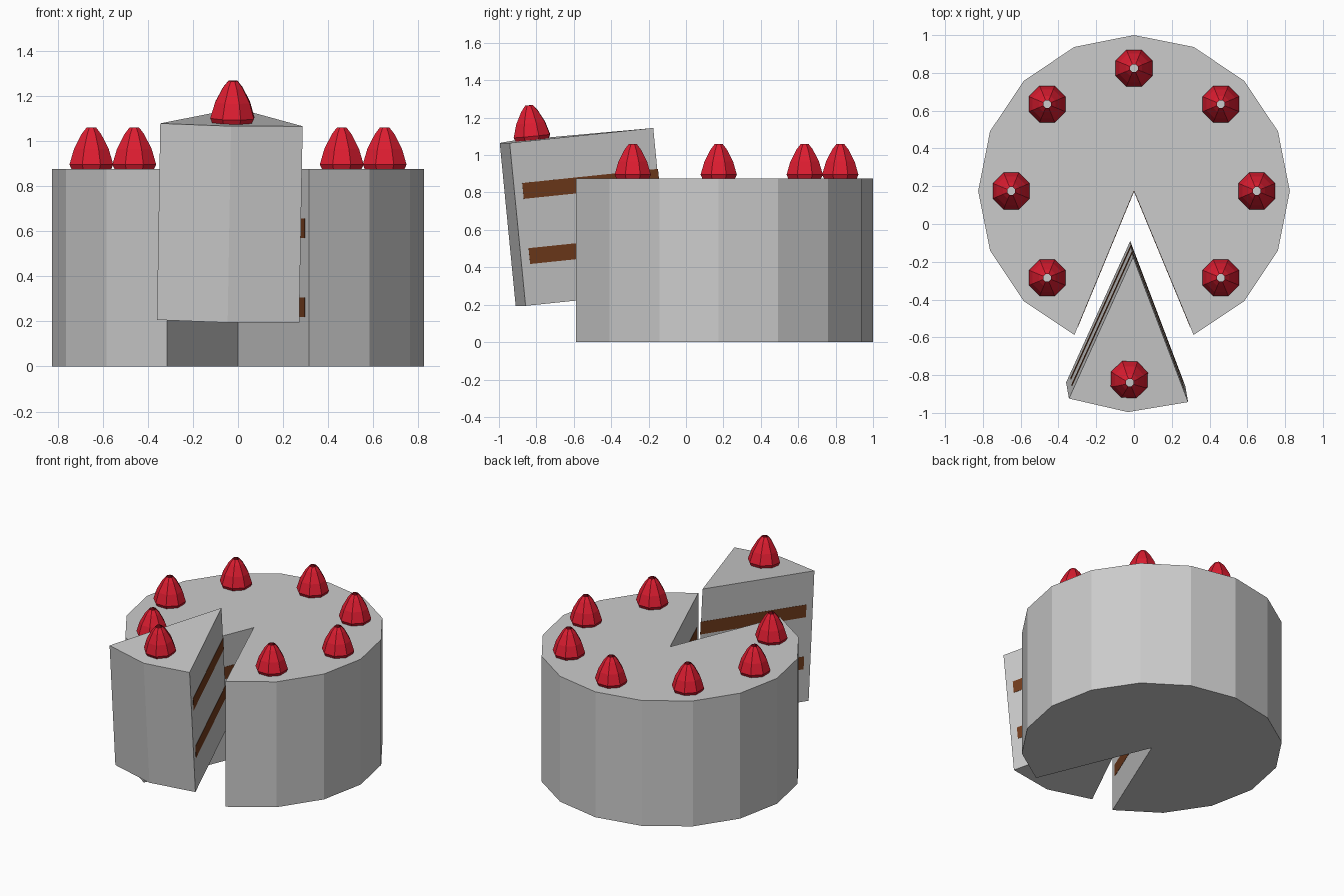
import bpy, bmesh
from math import sin, cos, pi, radians
from mathutils import Matrix, Euler

if "Cube" in bpy.data.objects:
    bpy.data.objects.remove(bpy.data.objects["Cube"])

RADIUS, HEIGHT, CENTRE_Y = 0.825, 0.875, 0.175


def material(name, color):
    m = bpy.data.materials.new(name)
    m.diffuse_color = color
    m.use_nodes = True
    m.node_tree.nodes["Principled BSDF"].inputs["Base Color"].default_value = m.diffuse_color
    return m


brown = material("chocolate", (0.17, 0.045, 0.012, 1))
red = material("berry_red", (0.72, 0.012, 0.03, 1))


def make_object(name, bm, matrix, mat=None):
    bmesh.ops.recalc_face_normals(bm, faces=bm.faces)
    mesh = bpy.data.meshes.new(name)
    bm.to_mesh(mesh)
    bm.free()
    if mat:
        mesh.materials.append(mat)
    ob = bpy.data.objects.new(name, mesh)
    ob.matrix_world = matrix
    bpy.context.collection.objects.link(ob)
    return ob


def wedge(name, matrix, radius, z0, z1, shift=0.0, mat=None):
    """Eighth of a 16-sided disc, pointing towards -y from its tip."""
    bm = bmesh.new()
    pts = [(0, 0)] + [(radius * sin(a), -radius * cos(a)) for a in (-pi / 8, 0, pi / 8)]
    base = bm.faces.new([bm.verts.new((x, y + shift, z0)) for x, y in pts])
    ext = bmesh.ops.extrude_face_region(bm, geom=[base], use_keep_orig=True)
    top = [v for v in ext["geom"] if isinstance(v, bmesh.types.BMVert)]
    bmesh.ops.translate(bm, verts=top, vec=(0, 0, z1 - z0))
    return make_object(name, bm, matrix, mat)


def strawberry(name, matrix):
    """Eight-sided lathe with a small open tip."""
    profile = [(0.095, 0.875), (0.105, 0.895), (0.083, 0.965), (0.047, 1.03), (0.022, 1.06)]
    bm = bmesh.new()
    rings = []
    for r, z in profile:
        rings.append([bm.verts.new((r * cos((i + 0.5) * pi / 4),
                                    -0.65 + r * sin((i + 0.5) * pi / 4), z)) for i in range(8)])
    for low, high in zip(rings, rings[1:]):
        for i in range(8):
            j = (i + 1) % 8
            bm.faces.new((low[i], low[j], high[j], high[i]))
    make_object(name, bm, matrix, red)


for k in range(8):
    if k == 0:
        # Slice being lifted out, tilted
        m = Matrix.Translation((-0.02, -0.09, 0.274)) @ Euler(
            (radians(5.55), radians(1.15), radians(-1.7))).to_matrix().to_4x4()
        tag = "lifted"
    else:
        # Slices still in the cake
        m = Matrix.Translation((0, CENTRE_Y, 0)) @ Matrix.Rotation(k * pi / 4, 4, 'Z')
        tag = str(k)
    wedge("cake_slice_" + tag, m, RADIUS, 0, HEIGHT)
    # Filling layers, just proud of the cut sides
    wedge("lower_filling_" + tag, m, 0.78, 0.22, 0.305, 0.004, brown)
    wedge("upper_filling_" + tag, m, 0.78, 0.57, 0.655, 0.004, brown)
    strawberry("strawberry_" + tag, m)
